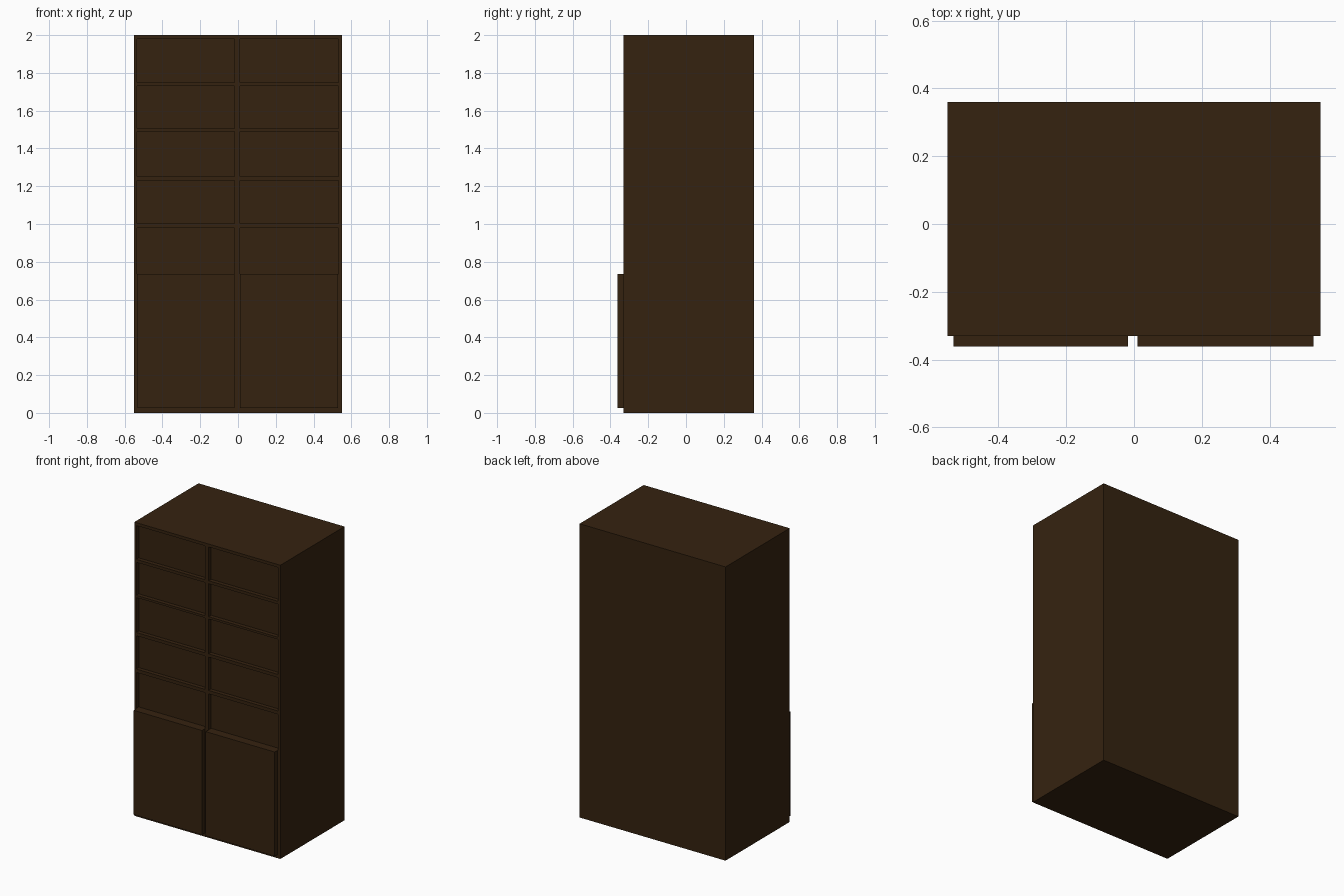
import bpy, bmesh

if "Cube" in bpy.data.objects:
    bpy.data.objects.remove(bpy.data.objects["Cube"])

FRONT, BACK, HALF_W, TOP = -0.33, 0.36, 0.55, 2.0
RECESS, DOOR_Y = 0.027, -0.362

wood = bpy.data.materials.new("dark_brown_wood")
wood.diffuse_color = (0.036, 0.0165, 0.005, 1)
wood.use_nodes = True
wood.node_tree.nodes["Principled BSDF"].inputs["Base Color"].default_value = wood.diffuse_color


def finish(bm, name):
    bmesh.ops.recalc_face_normals(bm, faces=bm.faces)
    me = bpy.data.meshes.new(name)
    bm.to_mesh(me)
    bm.free()
    me.materials.append(wood)
    ob = bpy.data.objects.new(name, me)
    bpy.context.collection.objects.link(ob)
    return ob


def box(name, x0, x1, y0, y1, z0, z1):
    bm = bmesh.new()
    bmesh.ops.create_cube(bm, size=1)
    for v in bm.verts:
        v.co = ((x0 + x1) / 2 + v.co.x * (x1 - x0),
                (y0 + y1) / 2 + v.co.y * (y1 - y0),
                (z0 + z1) / 2 + v.co.z * (z1 - z0))
    return finish(bm, name)


# Front layout: two columns, five recessed bays above a door zone
xs = [-HALF_W, -0.535, -0.018, 0.010, 0.532, HALF_W]
rows = [(0.735, 0.98), (1.003, 1.23), (1.252, 1.49), (1.505, 1.73), (1.75, 1.98)]
zs = [0.0] + [z for r in rows for z in r] + [TOP]

# Cabinet body: gridded front, bays pushed in, outline pulled back
bm = bmesh.new()
grid = [[bm.verts.new((x, FRONT, z)) for z in zs] for x in xs]
bays = []
for i in range(len(xs) - 1):
    for j in range(len(zs) - 1):
        f = bm.faces.new((grid[i][j], grid[i + 1][j], grid[i + 1][j + 1], grid[i][j + 1]))
        if i in (1, 3) and j % 2 == 1:
            bays.append(f)
rim = [e for e in bm.edges if e.is_boundary]
ext = bmesh.ops.extrude_edge_only(bm, edges=rim)["geom"]
for v in ext:
    if isinstance(v, bmesh.types.BMVert):
        v.co.y = BACK
back_edges = [e for e in ext if isinstance(e, bmesh.types.BMEdge) and e.is_boundary]
bmesh.ops.contextual_create(bm, geom=back_edges)
for f in bays:
    new = bmesh.ops.extrude_discrete_faces(bm, faces=[f])["faces"][0]
    for v in new.verts:
        v.co.y = FRONT + RECESS
bmesh.ops.remove_doubles(bm, verts=bm.verts, dist=1e-5)
finish(bm, "cabinet_body")

# Two raised lower doors
box("left_door", -0.532, -0.018, DOOR_Y, FRONT, 0.025, 0.735)
box("right_door", 0.010, 0.530, DOOR_Y, FRONT, 0.025, 0.735)
